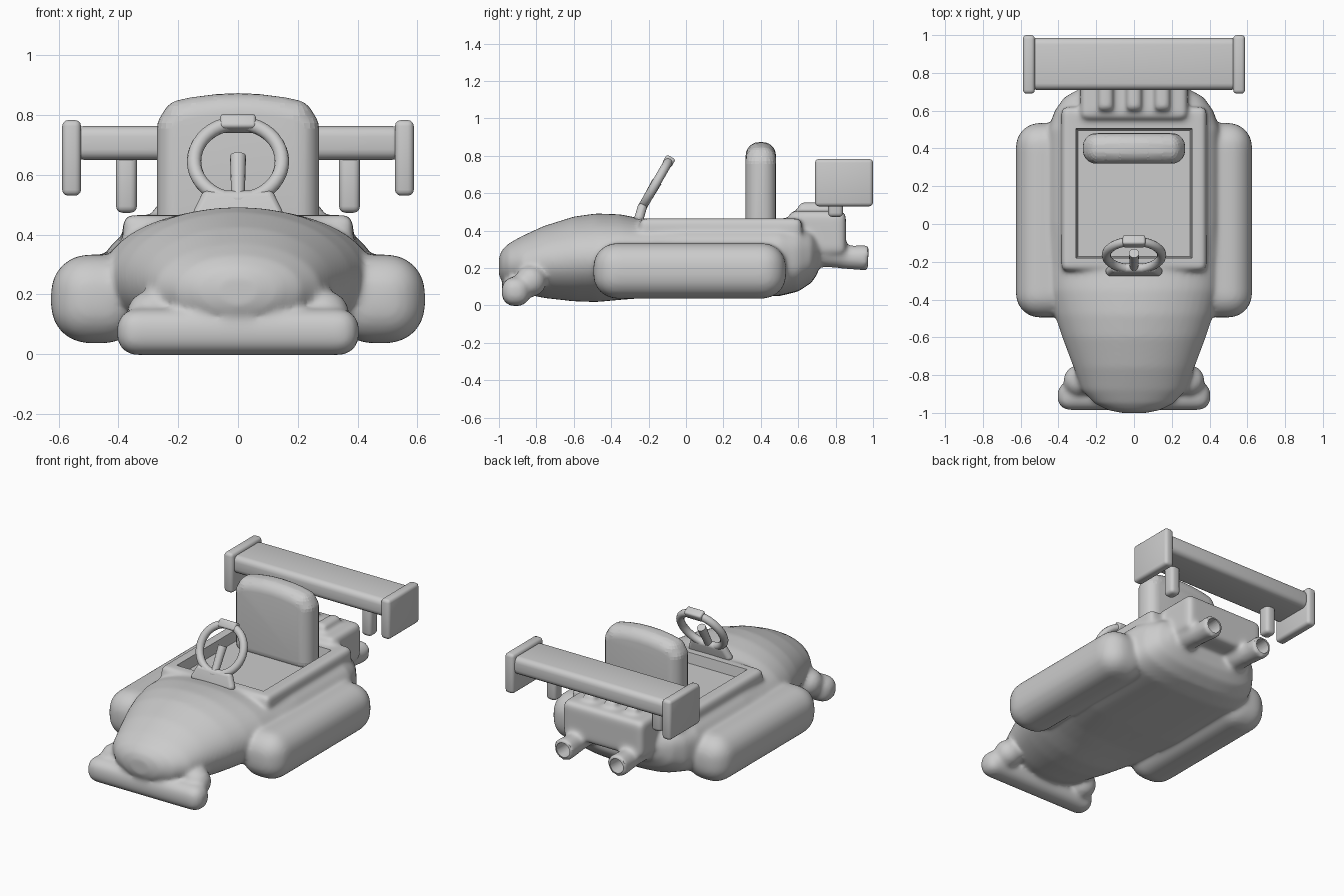
import bpy, bmesh, math
from mathutils import Vector, Matrix

if "Cube" in bpy.data.objects:
    bpy.data.objects.remove(bpy.data.objects["Cube"])


def finish(name, bm):
    bmesh.ops.recalc_face_normals(bm, faces=bm.faces)
    me = bpy.data.meshes.new(name)
    bm.to_mesh(me)
    bm.free()
    ob = bpy.data.objects.new(name, me)
    bpy.context.collection.objects.link(ob)
    for p in me.polygons:
        p.use_smooth = True
    return ob


def smooth(ob, angle=40):
    bpy.ops.object.select_all(action='DESELECT')
    ob.select_set(True)
    bpy.context.view_layer.objects.active = ob
    bpy.ops.object.shade_smooth_by_angle(angle=math.radians(angle))


def rbox(bm, lo, hi, bevel, segs=6):
    lo, hi = Vector(lo), Vector(hi)
    m = Matrix.Translation((lo + hi) / 2) @ Matrix.Diagonal((*(hi - lo), 1))
    vs = bmesh.ops.create_cube(bm, size=1, matrix=m)['verts']
    edges = list({e for v in vs for e in v.link_edges})
    if bevel:
        bmesh.ops.bevel(bm, geom=edges, offset=bevel, segments=segs,
                        profile=0.5, affect='EDGES', clamp_overlap=True)


def tube(bm, a, b, r1, r2, segs=24):
    a, b = Vector(a), Vector(b)
    m = Matrix.Translation((a + b) / 2) @ (b - a).to_track_quat('Z', 'Y').to_matrix().to_4x4()
    bmesh.ops.create_cone(bm, cap_ends=True, segments=segs, radius1=r1,
                          radius2=r2, depth=(b - a).length, matrix=m)


def sphere_hull(name, centres, r):
    bm = bmesh.new()
    for c in centres:
        bmesh.ops.create_uvsphere(bm, u_segments=20, v_segments=12, radius=r,
                                  matrix=Matrix.Translation(c))
    res = bmesh.ops.convex_hull(bm, input=bm.verts)
    inner = {g for g in res['geom_interior'] if isinstance(g, bmesh.types.BMVert)}
    bmesh.ops.delete(bm, geom=list(inner), context='VERTS')
    return finish(name, bm)


# --- body shell: lofted along y (y, half width, bottom, top, roundness exponent)
SECTIONS = [(-1.0, .07, .16, .26, 2), (-.985, .14, .13, .295, 2), (-.95, .21, .10, .33, 2),
            (-.88, .275, .065, .37, 2), (-.76, .32, .04, .425, 2), (-.6, .38, .022, .475, 2),
            (-.48, .42, .018, .492, 2), (-.35, .45, .03, .487, 2.1), (-.22, .455, .04, .46, 2.4),
            (0, .455, .042, .45, 3), (.5, .455, .05, .45, 3), (.6, .42, .075, .44, 3),
            (.67, .37, .12, .42, 2.8), (.71, .30, .18, .38, 2.5)]
N = 48
bm = bmesh.new()
rings = []
for y, w, z0, z1, n in SECTIONS:
    ring = []
    for i in range(N):
        c, s = math.cos(2 * math.pi * i / N), math.sin(2 * math.pi * i / N)
        ring.append(bm.verts.new((w * math.copysign(abs(c) ** (2 / n), c), y,
                                  (z0 + z1) / 2 + (z1 - z0) / 2 * math.copysign(abs(s) ** (2 / n), s))))
    rings.append(ring)
for a, b in zip(rings, rings[1:]):
    for i in range(N):
        bm.faces.new((a[i], a[(i + 1) % N], b[(i + 1) % N], b[i]))
bm.faces.new(rings[0])
bm.faces.new(rings[-1])

# cockpit rim, front bumper, engine block and its ribs
rbox(bm, (-.385, -.25, .25), (.385, .62, .465), .03)
rbox(bm, (-.405, -.985, -.003), (.405, -.835, .152), .065)
rbox(bm, (-.285, .55, .27), (.285, .855, .505), .035)
for x in (-.15, 0, .15):
    rbox(bm, (x - .038, .6, .4), (x + .038, .78, .55), .015)
# side pods, bumper mounts, exhaust pipes
for s in (-1, 1):
    x0, x1 = sorted((s * .32, s * .625))
    rbox(bm, (x0, -.495, .037), (x1, .535, .333), .125)
    bmesh.ops.create_uvsphere(bm, u_segments=20, v_segments=12, radius=.085,
                              matrix=Matrix.Translation((s * .29, -.83, .13)))
    tube(bm, (s * .19, .70, .29), (s * .19, .86, .262), .085, .064)
    tube(bm, (s * .19, .82, .257), (s * .19, .975, .255), .06, .07)
body = finish("kart_body", bm)
mod = body.modifiers.new("blend", 'REMESH')
mod.mode = 'VOXEL'
mod.voxel_size = .0125
mod.use_smooth_shade = True
mod = body.modifiers.new("soften", 'SMOOTH')
mod.factor = .5
mod.iterations = 12

# cutter: tapered cockpit well and exhaust bores
bm = bmesh.new()
rbox(bm, (-.33, -.2, .40), (.33, .525, .6), 0)
for v in bm.verts:
    if v.co.z < .5:
        v.co.x *= .9
        v.co.y = .163 + (v.co.y - .163) * .92
for s in (-1, 1):
    tube(bm, (s * .19, .86, .256), (s * .19, 1.05, .256), .042, .05)
cutter = finish("cockpit_cutter", bm)
cutter.hide_render = True
cutter.hide_viewport = True
mod = body.modifiers.new("cockpit", 'BOOLEAN')
mod.operation = 'DIFFERENCE'
mod.solver = 'EXACT'
mod.object = cutter
# bake the modifiers, then drop the cutter
dg = bpy.context.evaluated_depsgraph_get()
me = bpy.data.meshes.new_from_object(body.evaluated_get(dg))
body.modifiers.clear()
body.data = me
bpy.data.objects.remove(cutter)
smooth(body)

# --- seat back with gently arched top
half = [(.2, .43), (.2, .755), (.185, .78), (.14, .79), (.07, .799), (0, .802)]
seat = sphere_hull("seat_back", [(s * x, y, z) for x, z in half for s in (-1, 1)
                                 for y in (.39, .41)], .071)
smooth(seat)

# --- steering wheel: ring, grip, column and dash mount
C = Vector((0, -.165, .645))
up = Vector((0, .5, .866))
bpy.ops.mesh.primitive_torus_add(location=C, rotation=(math.radians(60), 0, 0),
                                 major_radius=.147, minor_radius=.024,
                                 major_segments=40, minor_segments=12)
ring = bpy.context.object
ring.name = "steering_wheel"
smooth(ring)
bm = bmesh.new()
rbox(bm, (-.06, -.027, -.026), (.06, .027, .026), .012, 3)
bm.transform(Matrix.Translation(C + up * .146) @ Matrix.Rotation(math.radians(-30), 4, 'X'))
tube(bm, C - up * .15, C + up * .02, .022, .027, 16)
smooth(finish("steering_column", bm))
mount = sphere_hull("steering_mount", [(s * x, y, z) for s in (-1, 1) for x, y, z in
                                       ((.10, -.235, .522), (.125, -.25, .47))], .025)
smooth(mount)

# --- rear wing, end plates and struts
bm = bmesh.new()
rbox(bm, (-.55, .71, .65), (.55, .985, .763), .035, 4)
smooth(finish("rear_wing", bm))
for s, side in ((-1, "left"), (1, "right")):
    bm = bmesh.new()
    x0, x1 = sorted((s * .525, s * .588))
    rbox(bm, (x0, .69, .53), (x1, 1.0, .783), .02, 3)
    smooth(finish("wing_end_plate_" + side, bm))
    bm = bmesh.new()
    x0, x1 = sorted((s * .338, s * .408))
    rbox(bm, (x0, .76, .473), (x1, .84, .68), .022, 3)
    smooth(finish("wing_strut_" + side, bm))
